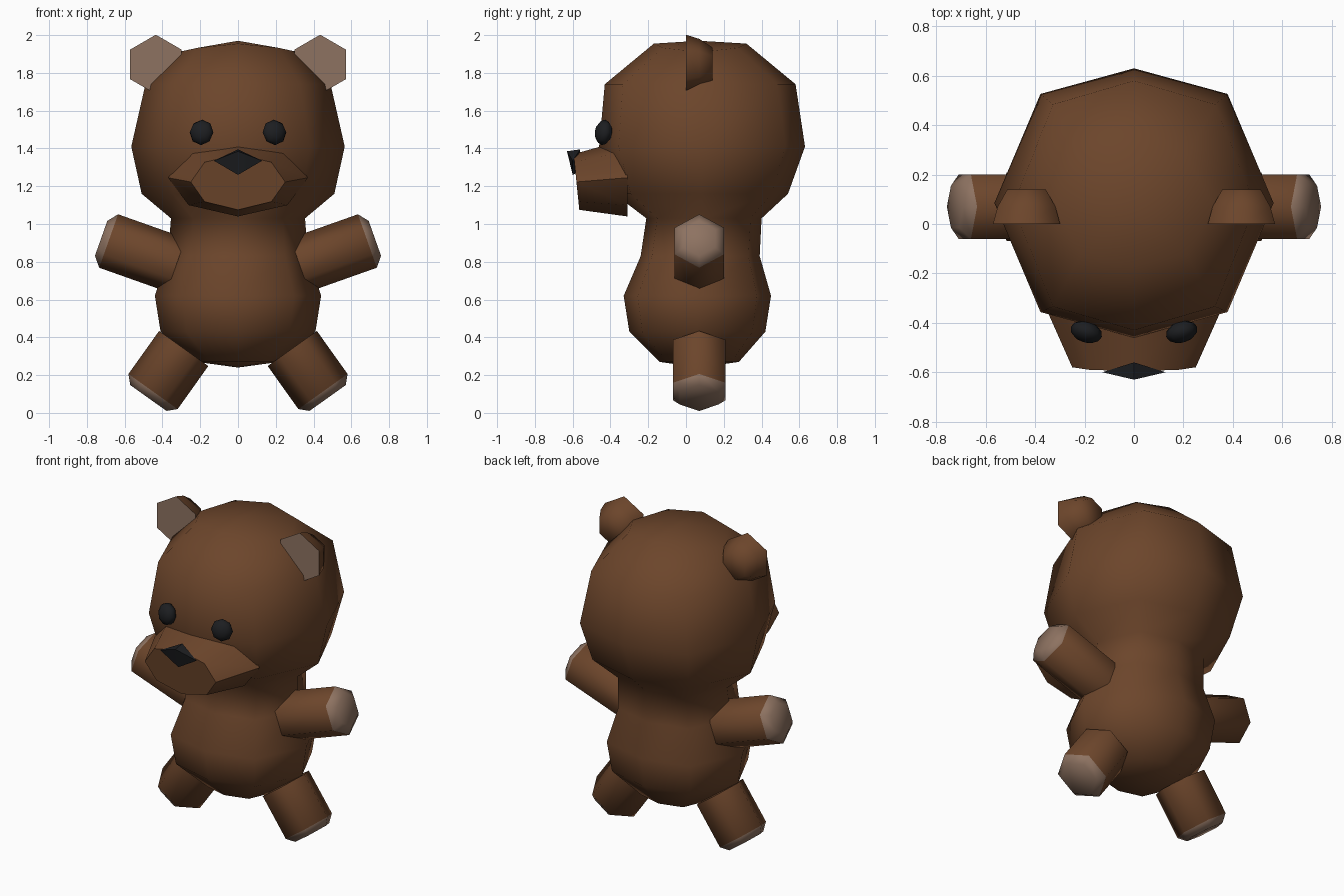
import bpy, bmesh
from math import sin, cos, pi, radians
from mathutils import Vector, Matrix

if "Cube" in bpy.data.objects:
    bpy.data.objects.remove(bpy.data.objects["Cube"])


def material(name, rgb):
    m = bpy.data.materials.new(name)
    m.diffuse_color = (*rgb, 1)
    m.use_nodes = True
    m.node_tree.nodes["Principled BSDF"].inputs["Base Color"].default_value = m.diffuse_color
    return m


FUR = material("brown_fur", (0.15, 0.06, 0.024))
PAD = material("pale_pad", (0.27, 0.17, 0.12))
DARK = material("dark_plastic", (0.012, 0.013, 0.015))


def finish(name, bm, mats, angle):
    bmesh.ops.recalc_face_normals(bm, faces=bm.faces)
    me = bpy.data.meshes.new(name)
    bm.to_mesh(me)
    bm.free()
    for m in mats:
        me.materials.append(m)
    ob = bpy.data.objects.new(name, me)
    bpy.context.collection.objects.link(ob)
    bpy.ops.object.select_all(action='DESELECT')
    ob.select_set(True)
    bpy.context.view_layer.objects.active = ob
    bpy.ops.object.shade_smooth_by_angle(angle=radians(angle))
    return ob


def loft(name, rings, angle=80, pad_from=99, tips=(None, None), pad_tip=False):
    """Skin closed rings of points; strips from index pad_from on are pale."""
    bm = bmesh.new()
    vs = [[bm.verts.new(p) for p in r] for r in rings]
    n = len(rings[0])
    for i in range(len(vs) - 1):
        for k in range(n):
            j = (k + 1) % n
            f = bm.faces.new((vs[i][k], vs[i][j], vs[i + 1][j], vs[i + 1][k]))
            f.material_index = int(i >= pad_from)
    for ring, tip, pale in ((vs[0], tips[0], pad_tip), (vs[-1], tips[1], pad_from < 99)):
        if tip is None:
            bm.faces.new(ring).material_index = int(pale)
        else:
            t = bm.verts.new(tip)
            for k in range(n):
                bm.faces.new((ring[k], ring[(k + 1) % n], t))
    return finish(name, bm, (FUR, PAD), angle)


def hexagon(c, r, u, v):
    return [c + r * (cos(k * pi / 3) * u + sin(k * pi / 3) * v) for k in range(6)]


def body_ring(z, rx, front, back, side_z=None):
    """Eight-sided, slightly squared ring."""
    cy, ry = (front + back) / 2, (back - front) / 2
    sz = z if side_z is None else side_z
    mz = (z + sz) / 2
    return [Vector(p) for p in (
        (rx, cy, sz), (rx * .67, cy + ry * .81, mz), (0, back, z), (-rx * .67, cy + ry * .81, mz),
        (-rx, cy, sz), (-rx * .67, cy - ry * .81, mz), (0, front, z), (rx * .67, cy - ry * .81, mz))]


# Torso and head: one continuous skin
loft("body_and_head", [
    body_ring(0.27, 0.22, -0.14, 0.28),
    body_ring(0.43, 0.41, -0.30, 0.42),
    body_ring(0.62, 0.44, -0.33, 0.45),
    body_ring(0.83, 0.37, -0.24, 0.39),
    body_ring(1.03, 0.355, -0.21, 0.40),
    body_ring(1.16, 0.51, -0.38, 0.54),
    body_ring(1.41, 0.565, -0.46, 0.63),
    body_ring(1.74, 0.49, -0.43, 0.58),
    body_ring(1.955, 0.32, -0.17, 0.32, side_z=1.91)],
    angle=100, tips=((0, 0.07, 0.24), (0, 0.07, 1.97)))


# Muzzle
def muzzle_ring(y, hw, z0, z1, lean):
    cz, hz = (z0 + z1) / 2, (z1 - z0) / 2
    return [Vector((hw * cos(a), y - lean * sin(a), cz + hz * sin(a)))
            for a in [k * pi / 4 for k in range(8)]]


loft("muzzle", [muzzle_ring(-0.31, 0.37, 1.04, 1.45, 0),
                muzzle_ring(-0.58, 0.25, 1.075, 1.37, 0.015)], angle=60)

# Nose
bm = bmesh.new()
for p in ((0.128, -0.60, 1.335), (-0.128, -0.60, 1.335), (0, -0.63, 1.385),
          (0, -0.60, 1.26), (0, -0.56, 1.395), (0, -0.56, 1.28)):
    bm.verts.new(p)
bmesh.ops.convex_hull(bm, input=bm.verts)
finish("nose", bm, (DARK,), 20)

X, Y, Z = Vector((1, 0, 0)), Vector((0, 1, 0)), Vector((0, 0, 1))


def limb(name, side, end, angle, length, r, r_tip):
    """Six-sided limb with a pale bevelled pad at its end."""
    a = radians(angle)
    axis = Vector((side * cos(a), 0, sin(a)))
    perp = Vector((-side * sin(a), 0, cos(a)))
    c = Vector((side * end[0], 0.07, end[1]))
    loft(name, [hexagon(c - axis * length, r, perp, Y), hexagon(c, r, perp, Y),
                hexagon(c + axis * 0.042, r_tip, perp, Y)], angle=62, pad_from=1)


for side, tag in ((1, "right"), (-1, "left")):
    limb("arm_" + tag, side, (0.685, 0.91), 19.5, 0.38, 0.15, 0.098)
    limb("leg_" + tag, side, (0.45, 0.113), -54.5, 0.28, 0.16, 0.118)

    # Ear: hexagonal cone with a pale flat front
    c = Vector((side * 0.435, 0, 1.845))
    loft("ear_" + tag, [hexagon(c, 0.157, Z, X), hexagon(c + Y * 0.07, 0.135, Z, X),
                        hexagon(c + Y * 0.14, 0.09, Z, X)],
         angle=62, pad_tip=True)

    # Eye: flattened low-poly ball following the face
    bm = bmesh.new()
    bmesh.ops.create_uvsphere(
        bm, u_segments=8, v_segments=6, radius=1,
        matrix=Matrix.Translation((side * 0.193, -0.437, 1.485))
        @ Matrix.Rotation(radians(18 * side), 4, 'Z') @ Matrix.Rotation(radians(-8), 4, 'X')
        @ Matrix.Diagonal((0.066, 0.043, 0.068, 1)) @ Matrix.Rotation(pi / 2, 4, 'X'))
    finish("eye_" + tag, bm, (DARK,), 60)
